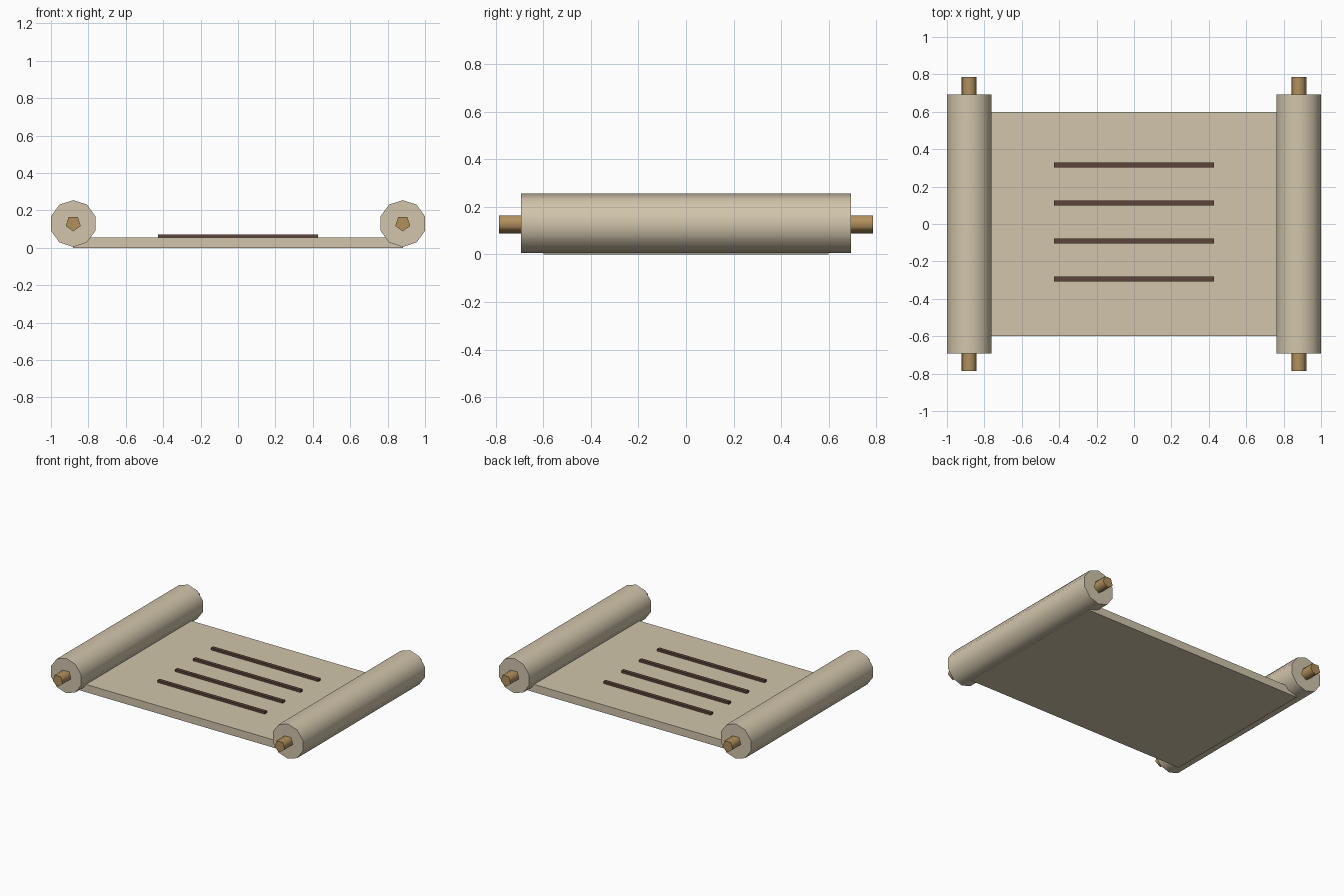
import bpy
import math

default = bpy.data.objects.get("Cube")
if default:
    bpy.data.objects.remove(default, do_unlink=True)


def make_material(name, rgb):
    mat = bpy.data.materials.new(name)
    mat.use_nodes = True
    color = (*rgb, 1.0)
    mat.diffuse_color = color
    mat.node_tree.nodes["Principled BSDF"].inputs["Base Color"].default_value = color
    return mat


parchment = make_material("parchment", (0.64, 0.56, 0.41))
wood = make_material("wood", (0.44, 0.28, 0.11))
ink = make_material("dark_ink", (0.11, 0.06, 0.04))


def box(name, center, size, mat):
    bpy.ops.mesh.primitive_cube_add(size=1, location=center)
    obj = bpy.context.object
    obj.name = name
    obj.scale = size
    bpy.ops.object.transform_apply(location=False, rotation=False, scale=True)
    obj.data.materials.append(mat)
    return obj


def rod(name, x, radius, length, sides, mat):
    # Cylinder along y, with a corner pointing down
    bpy.ops.mesh.primitive_cylinder_add(
        vertices=sides, radius=radius, depth=length,
        location=(x, 0, ROLL_Z), rotation=(-math.pi / 2, 0, 0))
    obj = bpy.context.object
    obj.name = name
    obj.data.materials.append(mat)
    bpy.ops.object.shade_smooth_by_angle(angle=math.radians(80))
    return obj


ROLL_X = 0.881
ROLL_Z = 0.13
SHEET_TOP = 0.056

# Unrolled sheet
box("sheet", (0, 0, SHEET_TOP / 2), (2 * ROLL_X, 1.196, SHEET_TOP), parchment)

# Rolled ends, each with a wooden rod through it
for side, x in (("left", ROLL_X), ("right", -ROLL_X)):
    rod(side + "_roll", x, 0.125, 1.385, 10, parchment)
    rod(side + "_handle_rod", x, 0.042, 1.573, 5, wood)

# Lines of writing
for i in range(4):
    y = 0.315 - 0.203 * i
    box(f"writing_line_{i + 1}", (0, y, SHEET_TOP + 0.008), (0.853, 0.025, 0.017), ink)
